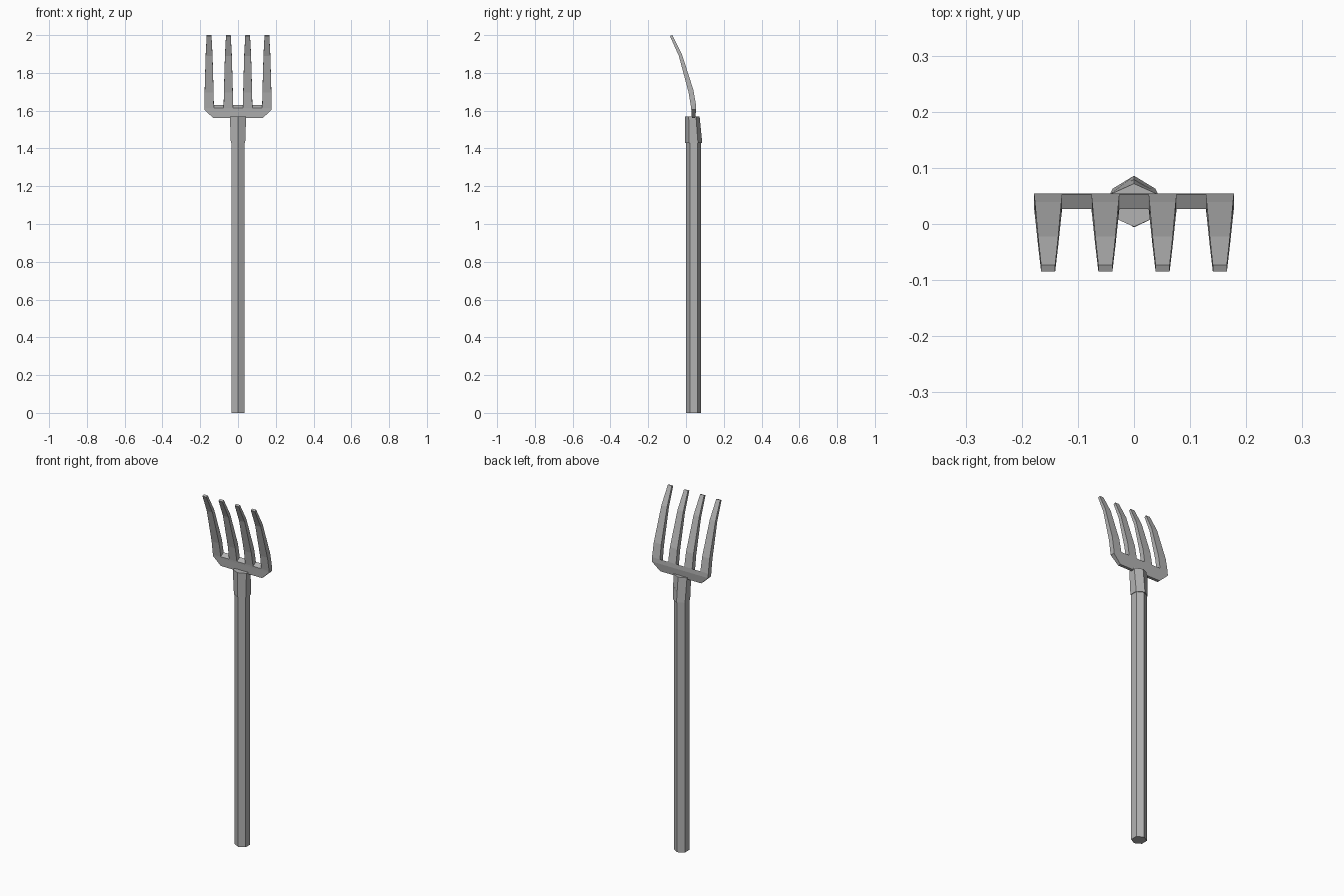
import bpy, bmesh, math

cube = bpy.data.objects.get("Cube")
if cube:
    bpy.data.objects.remove(cube)

GREY = (0.45, 0.45, 0.45, 1)
grey = bpy.data.materials.new("plain grey")
grey.use_nodes = True
grey.diffuse_color = GREY
grey.node_tree.nodes["Principled BSDF"].inputs["Base Color"].default_value = GREY


def loft(name, rings):
    """Skin a stack of matching rings and cap both ends."""
    bm = bmesh.new()
    loops = [[bm.verts.new(p) for p in ring] for ring in rings]
    n = len(loops[0])
    for a, b in zip(loops, loops[1:]):
        for i in range(n):
            j = (i + 1) % n
            bm.faces.new((a[i], a[j], b[j], b[i]))
    bm.faces.new(loops[0][::-1])
    bm.faces.new(loops[-1])
    bmesh.ops.recalc_face_normals(bm, faces=bm.faces)
    mesh = bpy.data.meshes.new(name)
    bm.to_mesh(mesh)
    bm.free()
    mesh.materials.append(grey)
    obj = bpy.data.objects.new(name, mesh)
    bpy.context.collection.objects.link(obj)
    return obj


def hexagon(half_x, front, back, z):
    """Six-sided ring with corners pointing to the front and back."""
    mid, half_y = (front + back) / 2, (back - front) / 2
    return [(half_x * math.cos(a) / math.cos(math.pi / 6), mid + half_y * math.sin(a), z)
            for a in (math.radians(30 + 60 * i) for i in range(6))]


def slab(x, half_x, front, back):
    """Four-sided ring between a front and a back (y, z) point."""
    return [(x + s * half_x, *p) for s, p in ((-1, front), (1, front), (1, back), (-1, back))]


# Long handle and the socket around its upper end
loft("handle", [hexagon(0.035, 0, 0.08, 0), hexagon(0.035, 0, 0.08, 1.5)])
loft("socket", [hexagon(0.038, -0.006, 0.086, 1.43), hexagon(0.043, -0.005, 0.072, 1.57)])

# Crossbar with chamfered lower corners and a sloping top
loft("crossbar", [
    slab(0, 0.13, (0.031, 1.56), (0.048, 1.56)),
    slab(0, 0.178, (0.028, 1.605), (0.054, 1.605)),
    slab(0, 0.178, (0.027, 1.615), (0.053, 1.63)),
])

# Four tapering tines curving forward
for i, x in enumerate((-0.153, -0.051, 0.051, 0.153)):
    loft(f"tine_{i + 1}", [
        slab(x, 0.025, (0.027, 1.615), (0.053, 1.63)),
        slab(x, 0.0235, (0.014, 1.695), (0.039, 1.71)),
        slab(x, 0.018, (-0.038, 1.89), (-0.022, 1.9)),
        slab(x, 0.0125, (-0.085, 1.995), (-0.073, 2.0)),
    ])
